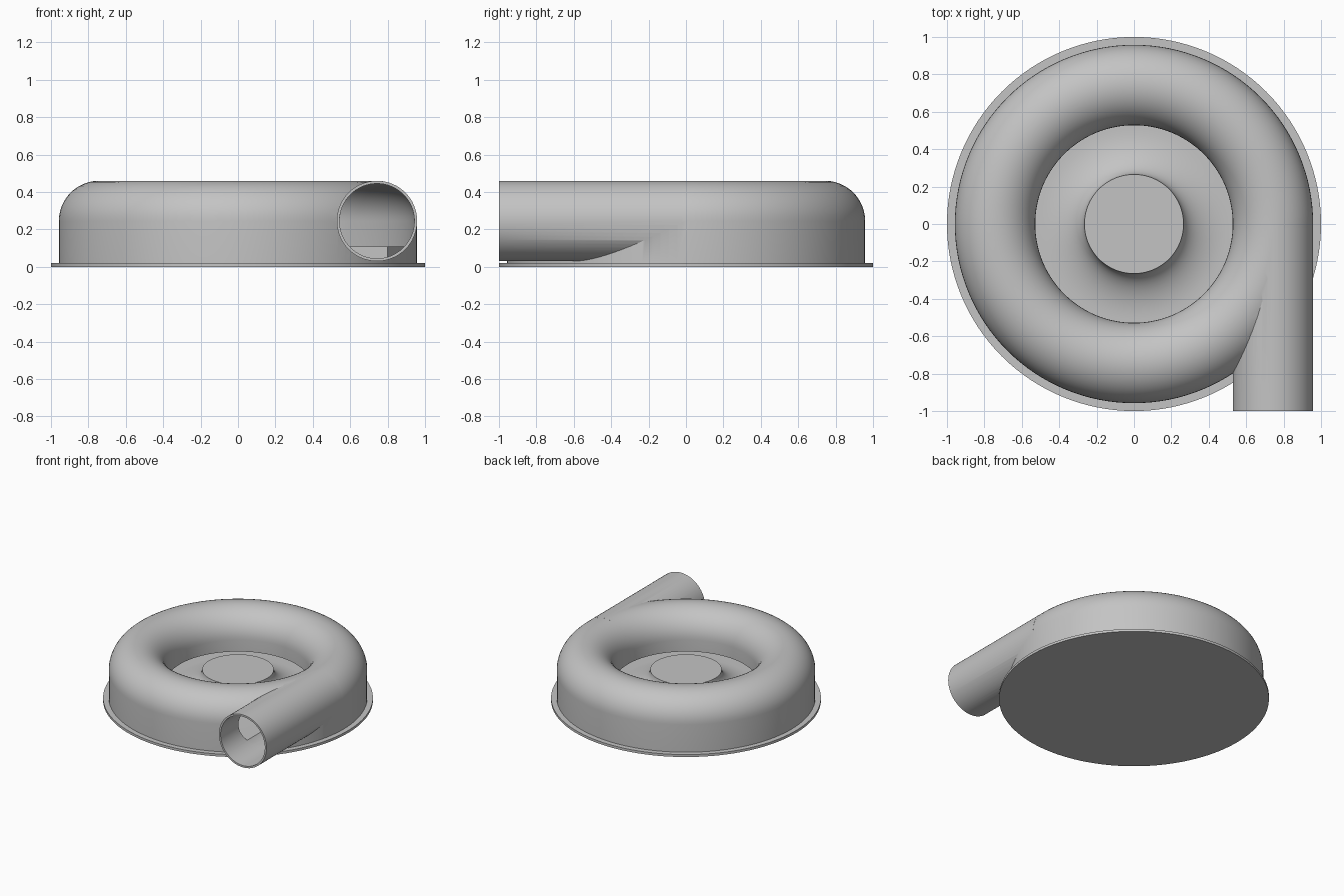
import bpy, bmesh, math
from mathutils import Matrix

cube = bpy.data.objects.get("Cube")
if cube:
    bpy.data.objects.remove(cube, do_unlink=True)

grey = bpy.data.materials.new("cast grey")
grey.use_nodes = True
color = (0.55, 0.55, 0.55, 1)
grey.diffuse_color = color
grey.node_tree.nodes["Principled BSDF"].inputs["Base Color"].default_value = color

RING, TUBE, BORE, MID = 0.743, 0.215, 0.2, 0.245
FLOOR, BASE = 0.11, 0.02


def finish(name, bm):
    bmesh.ops.recalc_face_normals(bm, faces=bm.faces)
    mesh = bpy.data.meshes.new(name)
    bm.to_mesh(mesh)
    bm.free()
    obj = bpy.data.objects.new(name, mesh)
    bpy.context.collection.objects.link(obj)
    mesh.materials.append(grey)
    return obj


def lathe(name, profile, steps=128):
    """Turn a closed (radius, height) profile round the z axis."""
    bm = bmesh.new()
    verts = [bm.verts.new((r, 0, z)) for r, z in profile]
    edges = [bm.edges.new((v, verts[i - 1])) for i, v in enumerate(verts)]
    bmesh.ops.spin(bm, geom=verts + edges, cent=(0, 0, 0), axis=(0, 0, 1),
                   angle=math.tau, steps=steps, use_merge=True)
    bmesh.ops.remove_doubles(bm, verts=bm.verts, dist=1e-5)
    return finish(name, bm)


def rod(name, radius, y0, y1):
    """Straight cylinder along y on the outlet axis."""
    bm = bmesh.new()
    turn = Matrix.Translation((RING, (y0 + y1) / 2, MID)) @ Matrix.Rotation(math.pi / 2, 4, "X")
    bmesh.ops.create_cone(bm, cap_ends=True, segments=64, radius1=radius,
                          radius2=radius, depth=y1 - y0, matrix=turn)
    return finish(name, bm)


def combine(obj, other, operation):
    """Apply a boolean and discard the helper."""
    other.hide_render = True
    mod = obj.modifiers.new(operation, "BOOLEAN")
    mod.object, mod.operation, mod.solver = other, operation, "EXACT"
    bpy.context.view_layer.objects.active = obj
    bpy.ops.object.modifier_apply(modifier=mod.name)
    bpy.data.objects.remove(other, do_unlink=True)


def arch(radius, n=24):
    """Upper half of the tube section, from outside to inside."""
    return [(RING + radius * math.cos(math.pi * i / n),
             MID + radius * math.sin(math.pi * i / n)) for i in range(n + 1)]


# Round mounting plate
plate = lathe("base_plate", [(0, 0), (1, 0), (1, BASE), (0, BASE)])

# Hollow ring housing with a straight tangential outlet
housing = lathe("ring_housing", [(RING + TUBE, BASE)] + arch(TUBE)
                + [(RING - TUBE, 0.15), (0.6, 0.15), (0.6, BASE)])
combine(housing, rod("outlet_pipe", TUBE, -1, -0.02), "UNION")
combine(housing, rod("outlet_bore", BORE, -1.1, -0.02), "DIFFERENCE")
combine(housing, lathe("ring_cavity", [(RING + BORE, -0.1)] + arch(BORE)
                       + [(RING - BORE, -0.1)]), "DIFFERENCE")

# Flared centre hub running into the chamber floor
flare = [(0.51 - 0.245 * math.cos(a), 0.25 - 0.14 * math.sin(a))
         for a in (math.pi / 2 * i / 12 for i in range(13))]
hub = lathe("hub_and_floor", [(0, BASE), (0, 0.25)] + flare
            + [(RING + BORE, FLOOR), (RING + BORE, BASE)])
combine(hub, rod("floor_bore", BORE, -1.1, -0.5), "DIFFERENCE")

# Smooth shading with crisp rims
bpy.ops.object.select_all(action="DESELECT")
for obj in (plate, housing, hub):
    obj.select_set(True)
    bpy.context.view_layer.objects.active = obj
bpy.ops.object.shade_smooth_by_angle(angle=math.radians(30))
